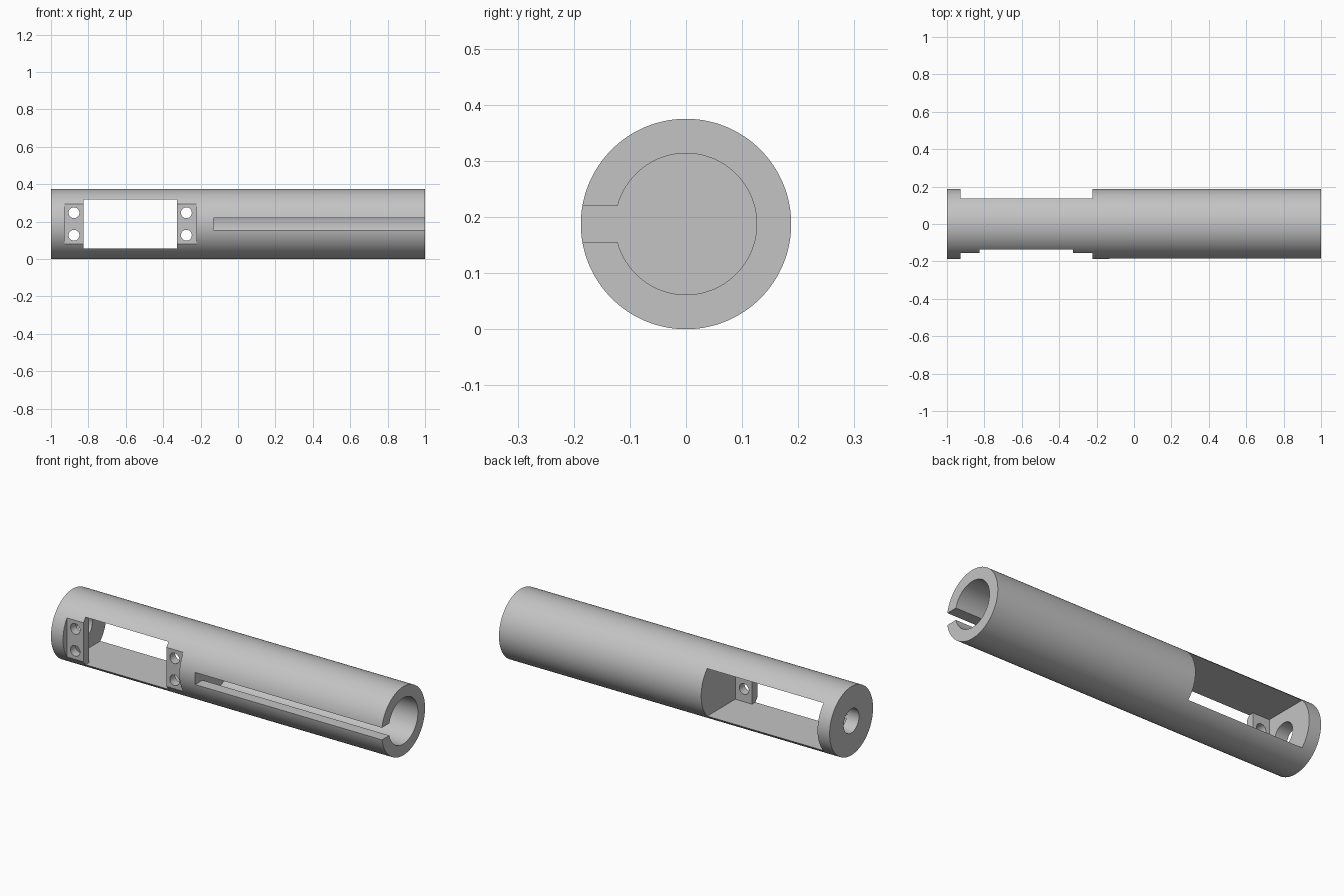
import bpy, bmesh, math

if "Cube" in bpy.data.objects:
    bpy.data.objects.remove(bpy.data.objects["Cube"])

R = 0.1875          # outer radius, also height of the tube axis
BORE, SLOT = 0.126, 0.033
X0, X1 = -0.927, -0.223      # pocket ends
W0, W1 = -0.827, -0.325      # window ends
PLATE_OUT, PLATE_IN = -0.154, -0.107
FAR = 0.3


def prism(name, outline, axis, lo, hi):
    """Extrude a 2D outline along an axis from lo to hi."""
    place = {"X": lambda u, v, w: (w, u, v),
             "Y": lambda u, v, w: (u, w, v),
             "Z": lambda u, v, w: (u, v, w)}[axis]
    bm = bmesh.new()
    ends = [[bm.verts.new(place(u, v, w)) for u, v in outline] for w in (lo, hi)]
    bm.faces.new(ends[0])
    bm.faces.new(ends[1])
    n = len(outline)
    for i in range(n):
        j = (i + 1) % n
        bm.faces.new((ends[0][i], ends[0][j], ends[1][j], ends[1][i]))
    bmesh.ops.recalc_face_normals(bm, faces=bm.faces)
    mesh = bpy.data.meshes.new(name)
    bm.to_mesh(mesh)
    bm.free()
    obj = bpy.data.objects.new(name, mesh)
    bpy.context.collection.objects.link(obj)
    return obj


def circle(u, v, r, n):
    return [(u + r * math.cos(2 * math.pi * i / n),
             v + r * math.sin(2 * math.pi * i / n)) for i in range(n)]


# main round body
body = prism("tube_body", circle(0, R, R, 128), "X", -1, 1)
cutters = []

# bore with its side slot, as one keyhole profile open at the right end
sweep = math.pi - math.asin(SLOT / BORE)
keyhole = [(BORE * math.cos(sweep * (i / 40 - 1)), R + BORE * math.sin(sweep * (i / 40 - 1)))
           for i in range(81)]
keyhole += [(-FAR, R + SLOT), (-FAR, R - SLOT)]
cutters.append(prism("bore_cutter", keyhole, "X", -0.13, 1.2))

# pocket from the back that narrows to a window at the front
pocket = [(X0, FAR), (X0, PLATE_IN), (W0, PLATE_IN), (W0, -FAR),
          (W1, -FAR), (W1, PLATE_IN), (X1, PLATE_IN), (X1, FAR)]
cutters.append(prism("pocket_cutter", pocket, "Z", R - 0.13, R + 0.13))

# flat recess in front of the two mounting plates
recess = [(X0, -FAR), (X1, -FAR), (X1, PLATE_OUT), (X0, PLATE_OUT)]
cutters.append(prism("recess_cutter", recess, "Z", -0.1, 0.5))

# screw holes in the mounting plates
for x in (-0.877, -0.276):
    for dz in (-0.06, 0.06):
        cutters.append(prism("screw_hole_cutter", circle(x, R + dz, 0.029, 32), "Y", -FAR, -0.05))

# cable hole through the left end wall
cutters.append(prism("cable_hole_cutter", circle(0, R, 0.066, 48), "X", -1.2, -0.88))

for cutter in cutters:
    cutter.hide_render = True
    mod = body.modifiers.new(cutter.name, "BOOLEAN")
    mod.operation = "DIFFERENCE"
    mod.solver = "EXACT"
    mod.object = cutter

# apply the cuts and drop the cutters
bpy.context.view_layer.update()
cut = bpy.data.meshes.new_from_object(
    body.evaluated_get(bpy.context.evaluated_depsgraph_get()))
body.modifiers.clear()
body.data = cut
for cutter in cutters:
    bpy.data.objects.remove(cutter)

# single grey finish
grey = bpy.data.materials.new("plain grey")
grey.diffuse_color = (0.55, 0.55, 0.55, 1)
grey.use_nodes = True
grey.node_tree.nodes["Principled BSDF"].inputs["Base Color"].default_value = grey.diffuse_color
body.data.materials.clear()
body.data.materials.append(grey)

bpy.context.view_layer.objects.active = body
body.select_set(True)
bpy.ops.object.shade_smooth_by_angle(angle=math.radians(30))
